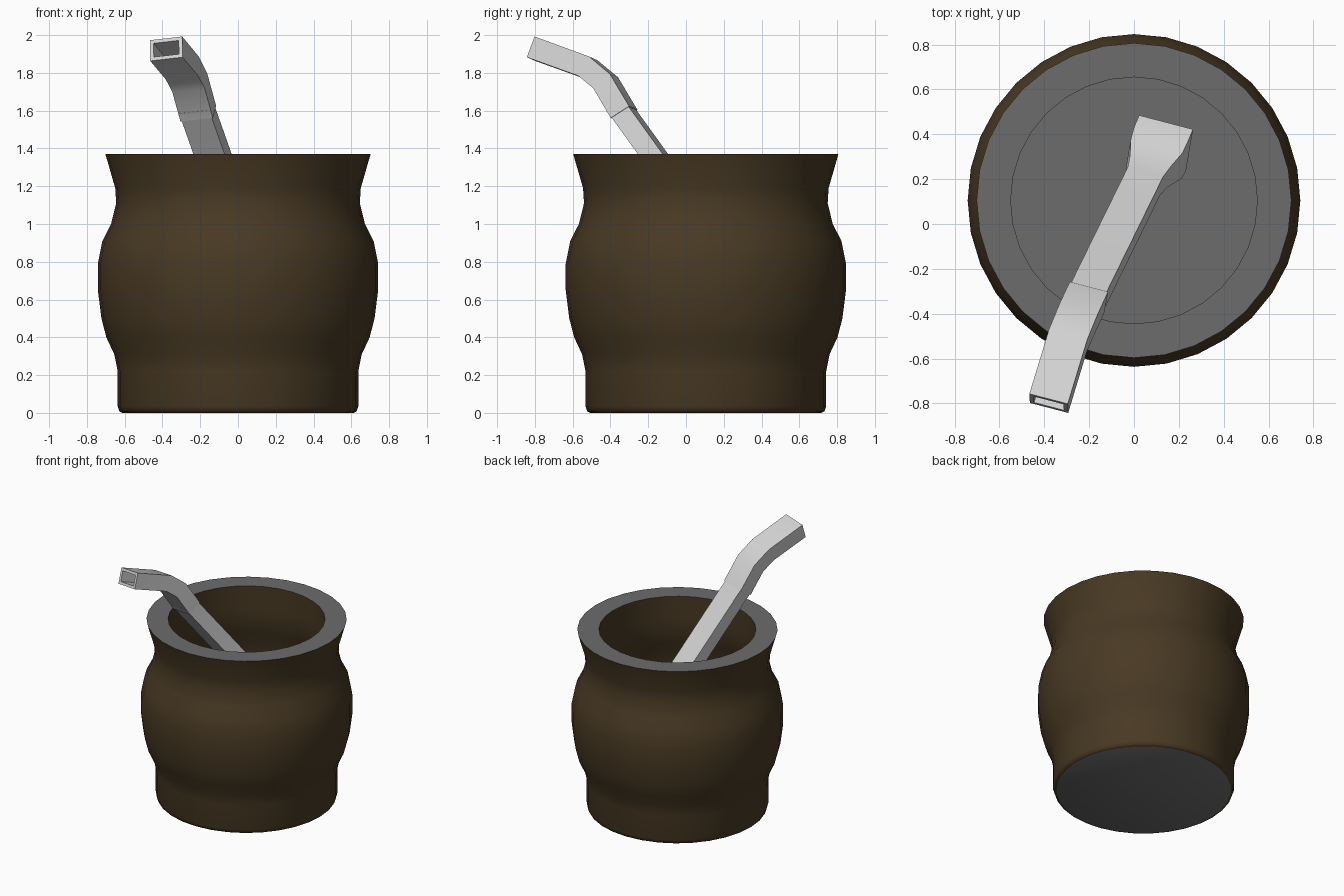
import bpy, bmesh, math
from mathutils import Vector

if "Cube" in bpy.data.objects:
    bpy.data.objects.remove(bpy.data.objects["Cube"])


def material(name, rgb):
    m = bpy.data.materials.new(name)
    m.diffuse_color = (*rgb, 1)
    m.use_nodes = True
    m.node_tree.nodes["Principled BSDF"].inputs["Base Color"].default_value = m.diffuse_color
    return m


BROWN = material("dark_brown", (0.065, 0.041, 0.017))
GREY = material("mid_grey", (0.15, 0.15, 0.15))
METAL = material("light_metal", (0.65, 0.65, 0.65))
SIDES = 32
CUP_Y = 0.105


def finish(name, bm, mats, angle):
    bmesh.ops.recalc_face_normals(bm, faces=bm.faces)
    me = bpy.data.meshes.new(name)
    bm.to_mesh(me)
    bm.free()
    ob = bpy.data.objects.new(name, me)
    bpy.context.collection.objects.link(ob)
    for m in mats:
        me.materials.append(m)
    bpy.ops.object.select_all(action='DESELECT')
    ob.select_set(True)
    bpy.context.view_layer.objects.active = ob
    bpy.ops.object.shade_smooth_by_angle(angle=math.radians(angle))
    return ob


# Cup: outer wall up, flat rim, inner wall down to the floor
outer = [(0.612, 0), (0.628, 0.008), (0.637, 0.035), (0.637, 0.22), (0.655, 0.31),
         (0.697, 0.40), (0.723, 0.50), (0.742, 0.65), (0.742, 0.79), (0.718, 0.91),
         (0.672, 1.0), (0.645, 1.11), (0.65, 1.19), (0.702, 1.37)]
inner = [(0.55, 1.37), (0.552, 1.19), (0.555, 1.11), (0.58, 1.0), (0.62, 0.90),
         (0.64, 0.78), (0.64, 0.65), (0.62, 0.50), (0.58, 0.35), (0.555, 0.25), (0.55, 0.15)]
bm = bmesh.new()
rings = []
for r, z in outer + inner:
    rings.append([bm.verts.new((r * math.cos(a), CUP_Y + r * math.sin(a), z))
                  for a in (2 * math.pi * i / SIDES for i in range(SIDES))])
for lower, upper in zip(rings, rings[1:]):
    for i in range(SIDES):
        j = (i + 1) % SIDES
        bm.faces.new((lower[i], lower[j], upper[j], upper[i]))
bm.faces.new(rings[0])
bm.faces.new(rings[-1])
bm.normal_update()
# Grey on the flat rim, floor and underside
for f in bm.faces:
    zs = [v.co.z for v in f.verts]
    f.material_index = 1 if max(zs) - min(zs) < 1e-4 else 0
finish("cup", bm, [BROWN, GREY], 50)

# Straw: rectangular sections swept along a bent path
ACROSS = Vector((0.96, -0.25, 0.11)).normalized()


def section(bm, centre, along, w, h):
    up = ACROSS.cross(along).normalized()
    if up.z < 0:
        up = -up
    return [bm.verts.new(centre + ACROSS * (sx * w / 2) + up * (sy * h / 2))
            for sx, sy in ((-1, -1), (1, -1), (1, 1), (-1, 1))]


def loft(bm, loops):
    for a, b in zip(loops, loops[1:]):
        for i in range(4):
            j = (i + 1) % 4
            bm.faces.new((a[i], a[j], b[j], b[i]))


# Mouthpiece: hollow bent tube, open at the tip
path = [Vector(p) for p in ((-0.21, -0.328, 1.583), (-0.255, -0.425, 1.747),
                            (-0.295, -0.52, 1.826), (-0.38, -0.80, 1.928))]
dirs = []
for i in range(len(path)):
    before = (path[i] - path[i - 1]).normalized() if i else Vector()
    after = (path[i + 1] - path[i]).normalized() if i < len(path) - 1 else Vector()
    dirs.append((before + after).normalized())
bm = bmesh.new()
loops = [section(bm, p, d, 0.178, 0.117) for p, d in zip(path, dirs)]
loops += [section(bm, p, d, 0.138, 0.077) for p, d in zip(path[::-1], dirs[::-1])]
loft(bm, loops + loops[:1])
finish("straw_mouthpiece", bm, [METAL], 40)


# Stem with a flared strainer at the lower end
def on_axis(y):
    t = y + 0.328
    return Vector((-0.21 + 0.49 * t, y, 1.583 - t / 0.72))


axis = (on_axis(-0.4) - on_axis(0.4)).normalized()
bm = bmesh.new()
loops = [section(bm, on_axis(y), axis, w, h) for y, w, h in
         ((-0.36, 0.165, 0.108), (0.19, 0.165, 0.108), (0.235, 0.19, 0.12),
          (0.285, 0.24, 0.16), (0.315, 0.25, 0.21), (0.36, 0.25, 0.24))]
loft(bm, loops)
bm.faces.new(loops[0])
bm.faces.new(loops[-1])
finish("straw_stem", bm, [METAL], 40)
